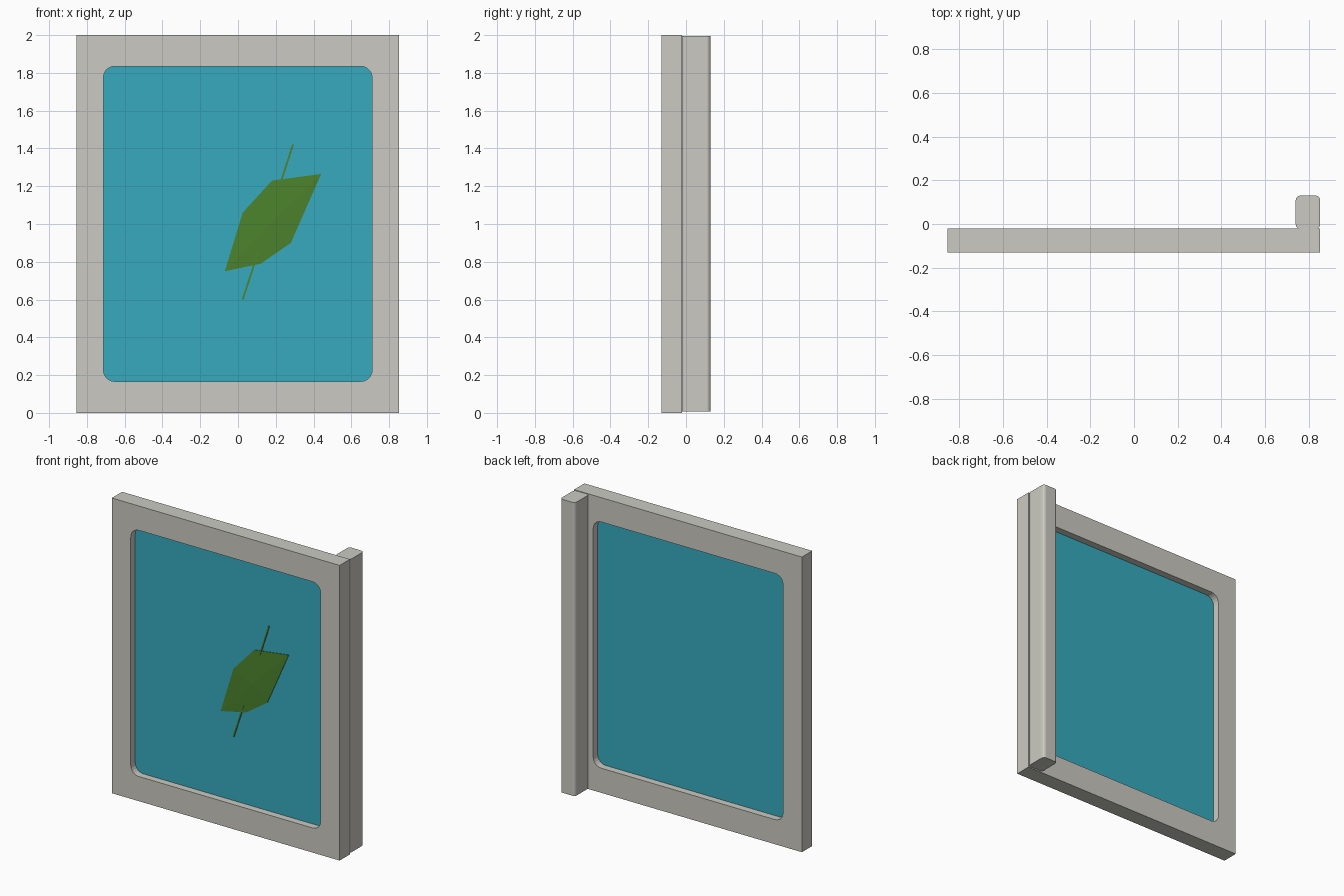
import bpy, bmesh, math

if "Cube" in bpy.data.objects:
    bpy.data.objects.remove(bpy.data.objects["Cube"])


def material(name, rgb):
    lin = [((c / 255 + 0.055) / 1.055) ** 2.4 for c in rgb]
    m = bpy.data.materials.new(name)
    m.diffuse_color = (*lin, 1)
    m.use_nodes = True
    m.node_tree.nodes["Principled BSDF"].inputs["Base Color"].default_value = m.diffuse_color
    return m


GREY = material("warm grey", (203, 202, 194))
BLUE = material("glass blue", (55, 170, 191))
GREEN = material("leaf green", (76, 131, 45))


def rounded_rect(x0, x1, y0, y1, r=0.0, n=5):
    if r == 0:
        return [(x0, y0), (x1, y0), (x1, y1), (x0, y1)]
    pts = []
    corners = [(x1 - r, y1 - r), (x0 + r, y1 - r), (x0 + r, y0 + r), (x1 - r, y0 + r)]
    for q, (cx, cy) in enumerate(corners):
        for i in range(n + 1):
            a = math.pi / 2 * (q + i / n)
            pts.append((cx + r * math.cos(a), cy + r * math.sin(a)))
    return pts


def prism(name, outlines, lo, hi, mat, upright=True):
    """Extrude filled outlines along y (upright) or along z."""
    cu = bpy.data.curves.new(name + "_outline", 'CURVE')
    cu.dimensions = '2D'
    cu.fill_mode = 'BOTH'
    cu.extrude = (hi - lo) / 2
    for pts in outlines:
        s = cu.splines.new('POLY')
        s.points.add(len(pts) - 1)
        for p, (x, y) in zip(s.points, pts):
            p.co = (x, y, 0, 1)
        s.use_cyclic_u = True
    tmp = bpy.data.objects.new(name + "_tmp", cu)
    bpy.context.collection.objects.link(tmp)
    bpy.context.view_layer.update()
    me = bpy.data.meshes.new_from_object(
        tmp.evaluated_get(bpy.context.evaluated_depsgraph_get()))
    bpy.data.objects.remove(tmp)
    mid = (lo + hi) / 2
    for v in me.vertices:
        x, y, z = v.co
        v.co = (x, mid - z, y) if upright else (x, y, z + mid)
    bm = bmesh.new()
    bm.from_mesh(me)
    bmesh.ops.remove_doubles(bm, verts=bm.verts, dist=1e-5)
    bmesh.ops.recalc_face_normals(bm, faces=bm.faces)
    for f in bm.faces:
        f.smooth = False
        f.material_index = 0
    bm.to_mesh(me)
    bm.free()
    me.materials.clear()
    me.materials.append(mat)
    ob = bpy.data.objects.new(name, me)
    bpy.context.collection.objects.link(ob)
    return ob


# Frame with a rounded opening, and the pane set in the middle of its depth
opening = rounded_rect(-0.713, 0.71, 0.167, 1.835, 0.06)
prism("frame", [rounded_rect(-0.855, 0.853, 0, 2), opening], -0.13, -0.02, GREY)
prism("pane", [opening], -0.082, -0.068, BLUE)

# Rounded hinge post behind the right edge
prism("hinge_post", [rounded_rect(0.741, 0.853, -0.022, 0.13, 0.02, 3)],
      0.008, 1.996, GREY, upright=False)

# Leaf stem: thin strip lying on the pane
w = 0.005
prism("leaf_stem", [[(0.025 - w, 0.60), (0.025 + w, 0.60),
                     (0.291 + w, 1.42), (0.291 - w, 1.42)]], -0.088, -0.08, GREEN)

# Leaf blade: six-sided with a slightly raised middle
outline = [(0.44, 1.265), (0.18, 1.23), (0.025, 1.06),
           (-0.07, 0.75), (0.12, 0.79), (0.28, 0.90)]
bm = bmesh.new()
rim = [bm.verts.new((x, -0.086, z)) for x, z in outline]
base = [bm.verts.new((x, -0.081, z)) for x, z in outline]
mid = bm.verts.new((0.17, -0.092, 1.0))
for i in range(6):
    j = (i + 1) % 6
    bm.faces.new((rim[i], rim[j], mid))
    bm.faces.new((rim[i], rim[j], base[j], base[i]))
bm.faces.new(base)
bmesh.ops.recalc_face_normals(bm, faces=bm.faces)
me = bpy.data.meshes.new("leaf_blade")
bm.to_mesh(me)
bm.free()
me.materials.append(GREEN)
bpy.context.collection.objects.link(bpy.data.objects.new("leaf_blade", me))
